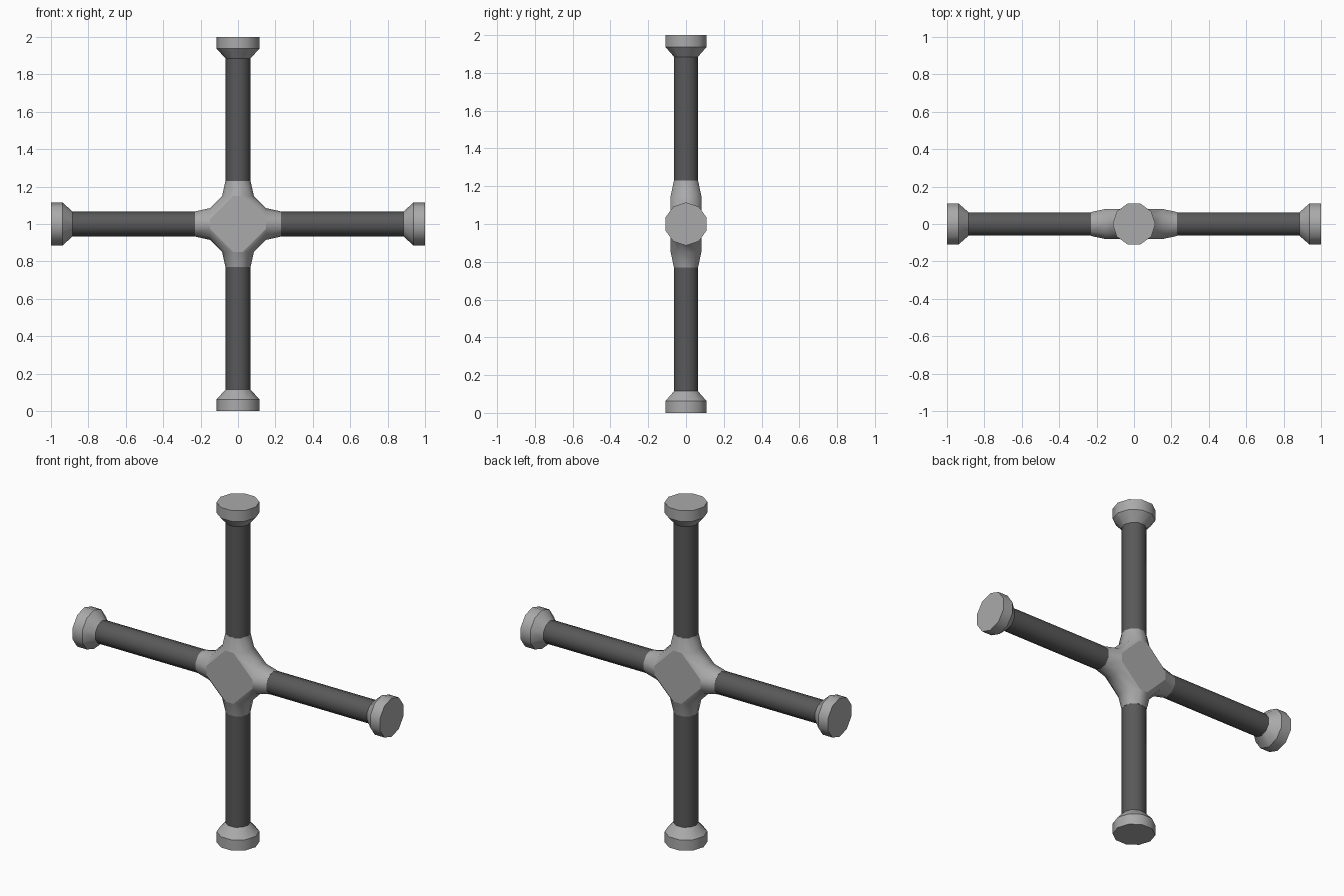
import bpy, bmesh
from math import sin, cos, pi, radians
from mathutils import Matrix

if "Cube" in bpy.data.objects:
    bpy.data.objects.remove(bpy.data.objects["Cube"])

SIDES = 10
CENTRE = Matrix.Translation((0, 0, 1))
ARMS = [CENTRE @ Matrix.Rotation(k * pi / 2, 4, 'Y') for k in range(4)]


def material(name, value):
    mat = bpy.data.materials.new(name)
    mat.diffuse_color = (value, value, value, 1)
    mat.use_nodes = True
    mat.node_tree.nodes["Principled BSDF"].inputs["Base Color"].default_value = mat.diffuse_color
    return mat


dark = material("dark_grey", 0.1)
mid = material("mid_grey", 0.4)


def ring(bm, mat, radius, dist):
    return [bm.verts.new(mat @ Matrix.Translation((
        radius * cos(2 * pi * i / SIDES), radius * sin(2 * pi * i / SIDES), dist)).translation)
        for i in range(SIDES)]


def bridge(bm, a, b):
    for i in range(SIDES):
        j = (i + 1) % SIDES
        bm.faces.new((a[i], a[j], b[j], b[i]))


def finish(bm, name, mat, angle=40):
    bmesh.ops.recalc_face_normals(bm, faces=bm.faces)
    for f in bm.faces:
        f.smooth = True
    for e in bm.edges:
        if len(e.link_faces) == 2:
            plate = any(len(f.verts) > 4 for f in e.link_faces)
            if plate or e.calc_face_angle() > radians(angle):
                e.smooth = False
    mesh = bpy.data.meshes.new(name)
    bm.to_mesh(mesh)
    bm.free()
    mesh.materials.append(mat)
    bpy.context.collection.objects.link(bpy.data.objects.new(name, mesh))


def lathe(name, mat, profile, colour):
    bm = bmesh.new()
    rings = [ring(bm, mat, r, d) for r, d in profile]
    for a, b in zip(rings, rings[1:]):
        bridge(bm, a, b)
    for end in (rings[0], rings[-1]):
        bm.faces.new(end)
    finish(bm, name, colour)


# Four pipes with flared end caps
for side, mat in zip(("top", "right", "bottom", "left"), ARMS):
    lathe(side + "_pipe", mat, [(0.066, 0.229), (0.066, 0.885)], dark)
    lathe(side + "_end_cap", mat, [(0.066, 0.884), (0.114, 0.937), (0.114, 1.0)], mid)

# Central hub: collars joined by chamfered elbows, flat plates front and back
bm = bmesh.new()
inner = []
for mat in ARMS:
    outer = ring(bm, mat, 0.067, 0.231)
    inner.append(ring(bm, mat, 0.085, 0.15))
    bridge(bm, outer, inner[-1])
    bm.faces.new(outer)
for k in range(4):
    a, b = inner[k], inner[(k + 1) % 4]
    for i in (-2, -1, 0, 1):
        bm.faces.new((a[i], a[i + 1], b[(4 - i) % SIDES], b[(5 - i) % SIDES]))
for first, second in ((3, 2), (7, 8)):
    bm.faces.new([r[i] for r in inner for i in (first, second)])
finish(bm, "hub", mid)
